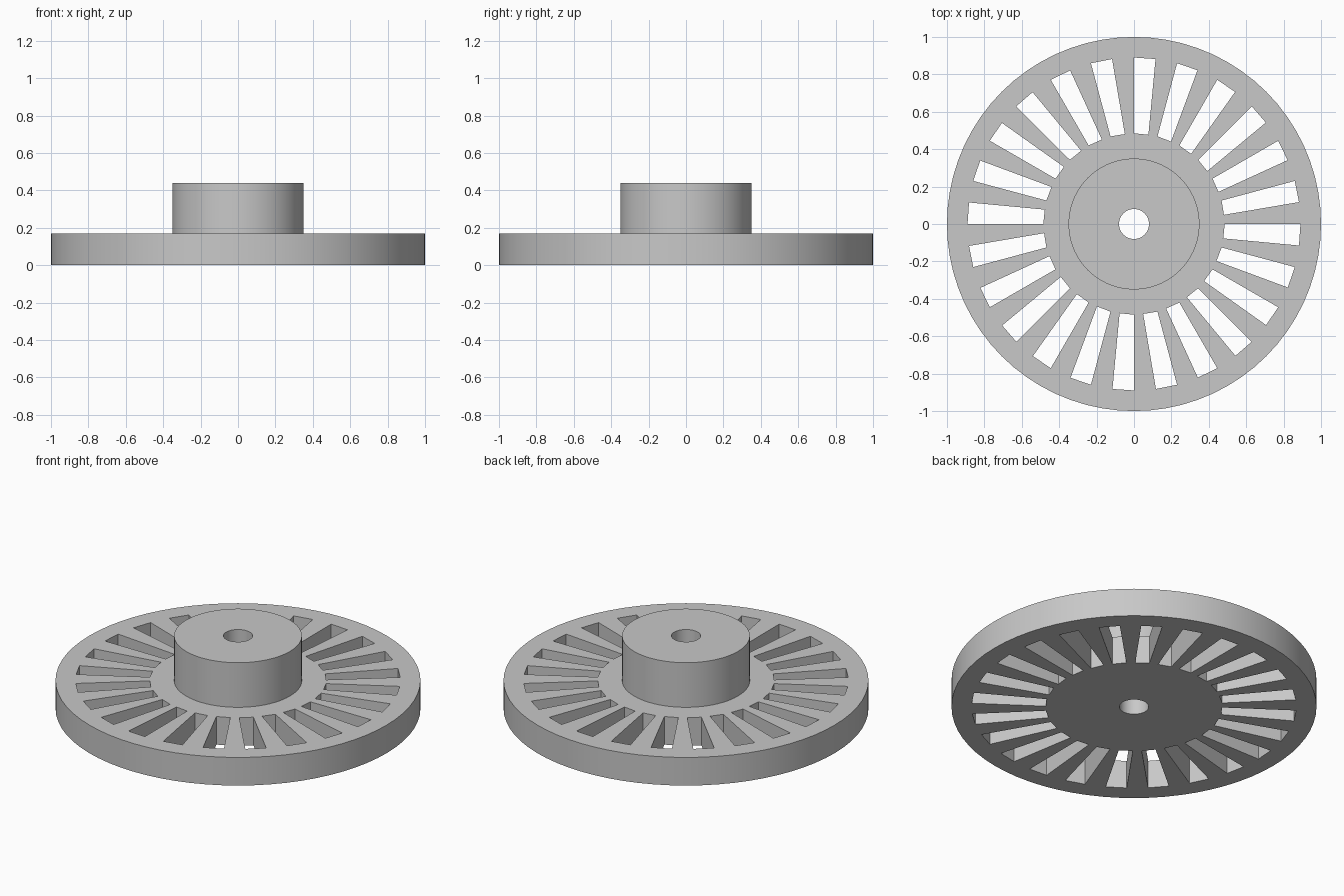
import bpy, bmesh
from math import cos, sin, pi, radians
from mathutils import Matrix, Vector

cube = bpy.data.objects.get("Cube")
if cube:
    bpy.data.objects.remove(cube)

SLOTS = 24
DISC_TOP, HUB_TOP = 0.17, 0.44
BORE = 0.08

grey = bpy.data.materials.new("plain grey")
grey.use_nodes = True
colour = (0.58, 0.58, 0.58, 1)
grey.diffuse_color = colour
grey.node_tree.nodes["Principled BSDF"].inputs["Base Color"].default_value = colour


def circle(radius, count):
    return [(radius * cos(2 * pi * i / count), radius * sin(2 * pi * i / count))
            for i in range(count)]


def plate(name, loops, bottom, top):
    """Extrude an outline with holes into a solid plate."""
    bm = bmesh.new()
    edges = []
    for loop in loops:
        verts = [bm.verts.new((x, y, bottom)) for x, y in loop]
        edges += [bm.edges.new((a, b)) for a, b in zip(verts, verts[1:] + verts[:1])]
    bmesh.ops.triangle_fill(bm, edges=edges, use_beauty=True, normal=Vector((0, 0, 1)))
    result = bmesh.ops.extrude_face_region(bm, geom=bm.faces[:], use_keep_orig=True)
    raised = [v for v in result["geom"] if isinstance(v, bmesh.types.BMVert)]
    bmesh.ops.translate(bm, verts=raised, vec=(0, 0, top - bottom))
    bmesh.ops.recalc_face_normals(bm, faces=bm.faces[:])
    mesh = bpy.data.meshes.new(name)
    bm.to_mesh(mesh)
    bm.free()
    mesh.materials.append(grey)
    obj = bpy.data.objects.new(name, mesh)
    bpy.context.collection.objects.link(obj)
    bpy.ops.object.select_all(action="DESELECT")
    obj.select_set(True)
    bpy.context.view_layer.objects.active = obj
    bpy.ops.object.shade_smooth_by_angle(angle=radians(30))
    return obj


# Tapered slot with one edge on a radius, repeated around the disc
slot = [(0, 0.485), (0.077, 0.477), (0.115, 0.882), (0, 0.89)]
slots = []
for i in range(SLOTS):
    turn = Matrix.Rotation(2 * pi * i / SLOTS, 2)
    slots.append([tuple(turn @ Vector(p)) for p in slot])

bore = circle(BORE, 48)
plate("slotted_disc", [circle(1, 72), bore] + slots, 0, DISC_TOP)

# Raised hub around the shaft bore
plate("hub", [circle(0.35, 72), bore], DISC_TOP, HUB_TOP)
